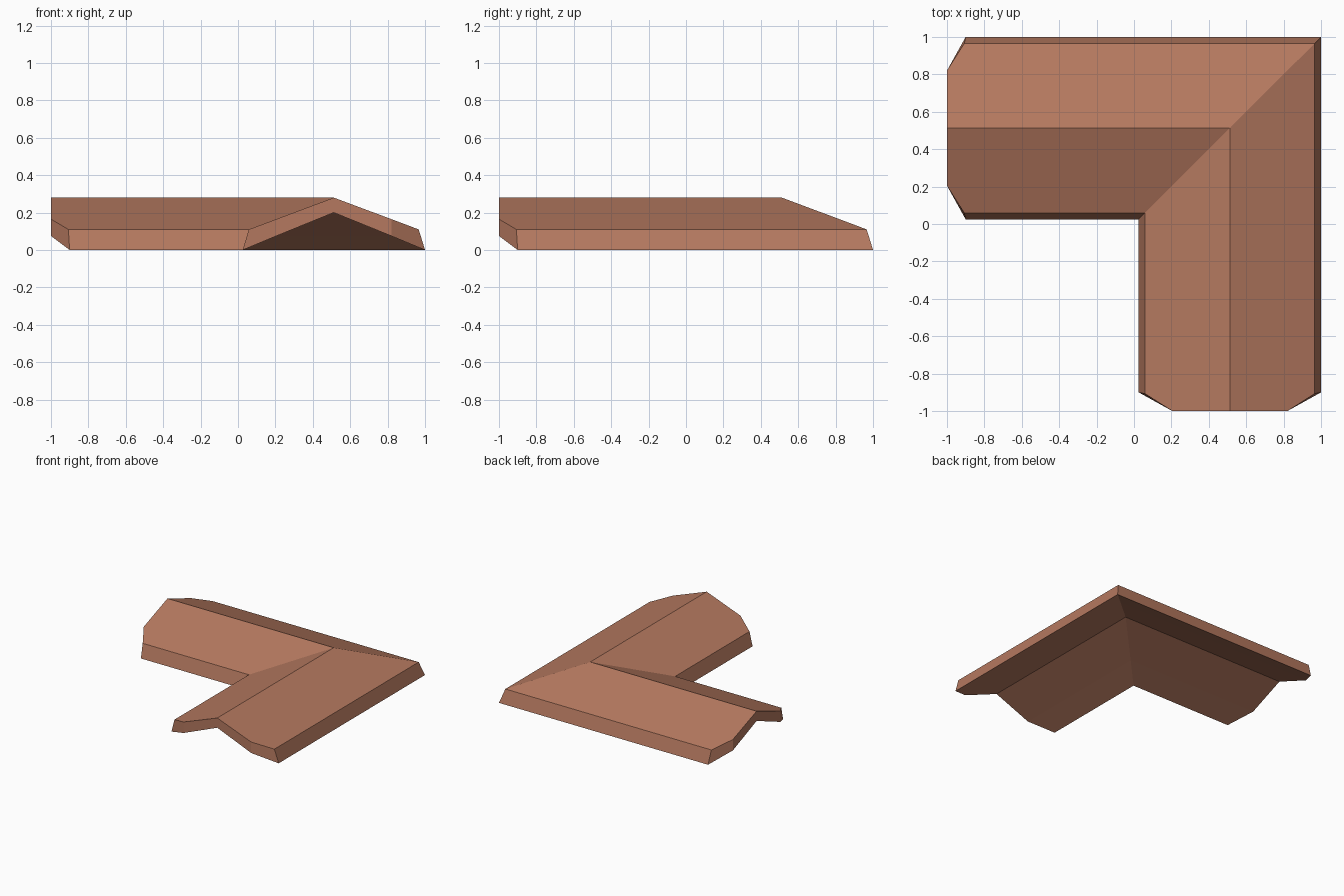
import bpy, bmesh

cube = bpy.data.objects.get("Cube")
if cube:
    bpy.data.objects.remove(cube, do_unlink=True)

# Terracotta roof colour
clay = bpy.data.materials.new("terracotta")
clay.use_nodes = True
colour = (0.46, 0.19, 0.115, 1)
clay.diffuse_color = colour
clay.node_tree.nodes["Principled BSDF"].inputs["Base Color"].default_value = colour

# Gable section: (distance across the wing, height, position of the cut end)
upper = [(0.058, 0.11, -0.907), (0.205, 0.165, -1), (0.512, 0.28, -1),
         (0.82, 0.165, -1), (0.966, 0.11, -0.907)]
lower = [(0.025, 0, -0.9), (0.205, 0.075, -1), (0.512, 0.2, -1),
         (0.82, 0.075, -1), (1, 0, -0.9)]
section = upper + lower[::-1]
count = len(section)

# Sweep the section along both wings, mitred at the corner
bm = bmesh.new()
front_end = [bm.verts.new((p, end, z)) for p, z, end in section]
mitre = [bm.verts.new((p, p, z)) for p, z, end in section]
side_end = [bm.verts.new((end, p, z)) for p, z, end in section]
for a, b in ((front_end, mitre), (mitre, side_end)):
    for i in range(count):
        j = (i + 1) % count
        bm.faces.new((a[i], a[j], b[j], b[i]))

# Close the thickness of the roof at both ends
for ring in (front_end, side_end):
    for i in range(len(upper) - 1):
        bm.faces.new((ring[i], ring[i + 1], ring[-2 - i], ring[-1 - i]))

# Merge the flat strips so that each slope is one face
bmesh.ops.recalc_face_normals(bm, faces=bm.faces)

mesh = bpy.data.meshes.new("corner_roof")
bm.to_mesh(mesh)
bm.free()
mesh.materials.append(clay)
roof = bpy.data.objects.new("corner_roof", mesh)
bpy.context.collection.objects.link(roof)
